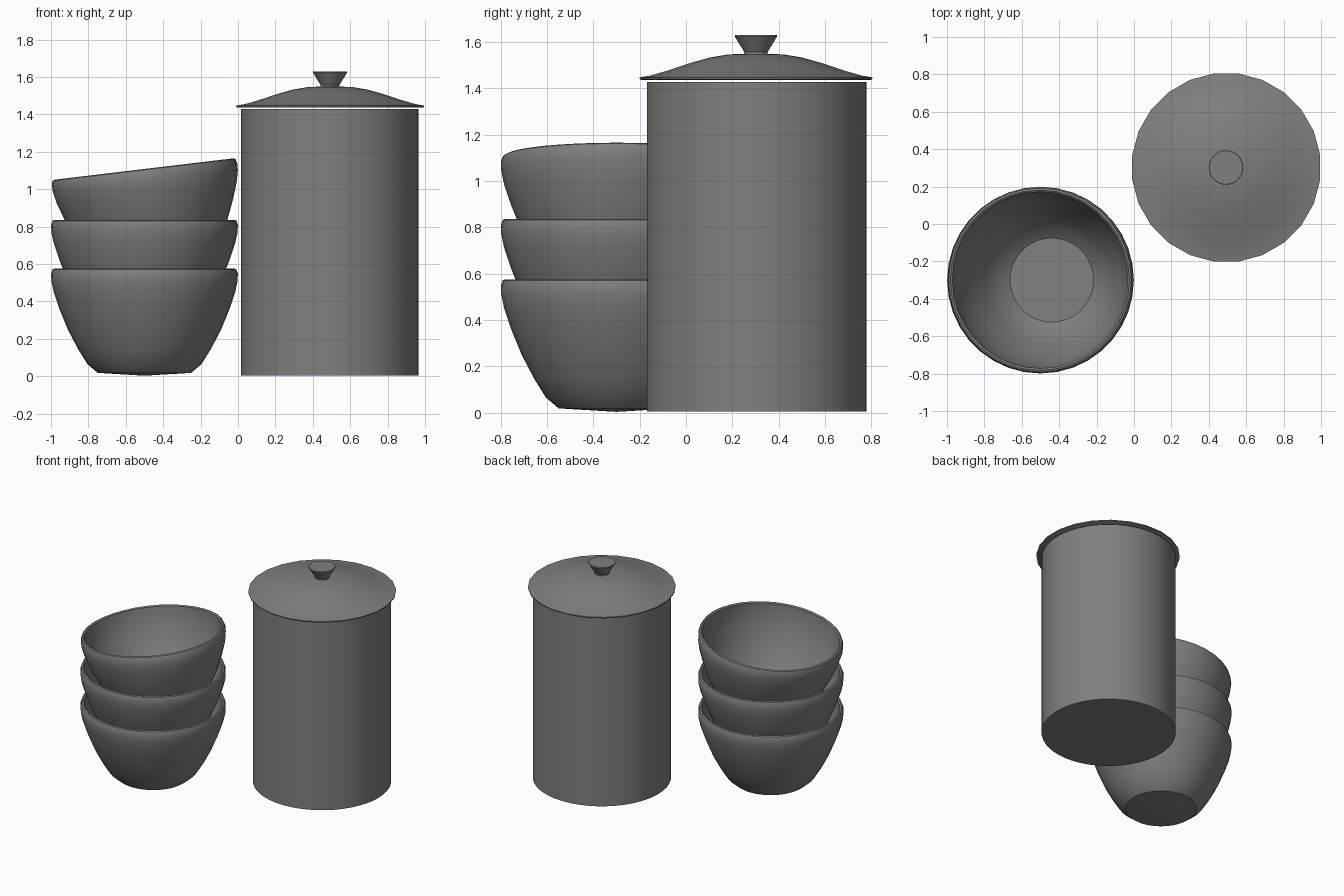
import bpy
import bmesh
import math
from mathutils import Vector

if "Cube" in bpy.data.objects:
    bpy.data.objects.remove(bpy.data.objects["Cube"], do_unlink=True)

GREY = (0.215, 0.215, 0.215, 1.0)
grey = bpy.data.materials.new("stoneware grey")
grey.use_nodes = True
grey.diffuse_color = GREY
grey.node_tree.nodes["Principled BSDF"].inputs["Base Color"].default_value = GREY


def lathe(name, profile, location, sides, turn=0.0):
    """Revolve (radius, height) points around z; radius 0 makes a pole."""
    bm = bmesh.new()
    rings = []
    for r, z in profile:
        if r == 0:
            rings.append([bm.verts.new((0, 0, z))] * sides)
            continue
        angles = [2 * math.pi * (i + turn) / sides for i in range(sides)]
        rings.append([bm.verts.new((r * math.cos(a), r * math.sin(a), z)) for a in angles])
    for low, high in zip(rings, rings[1:]):
        for i in range(sides):
            j = (i + 1) % sides
            corners = dict.fromkeys((low[i], low[j], high[j], high[i]))
            bm.faces.new(list(corners))
    bmesh.ops.recalc_face_normals(bm, faces=bm.faces)
    mesh = bpy.data.meshes.new(name)
    bm.to_mesh(mesh)
    bm.free()
    mesh.materials.append(grey)
    obj = bpy.data.objects.new(name, mesh)
    bpy.context.collection.objects.link(obj)
    obj.location = location
    bpy.ops.object.select_all(action="DESELECT")
    obj.select_set(True)
    bpy.context.view_layer.objects.active = obj
    bpy.ops.object.shade_smooth_by_angle(angle=math.radians(35))
    return obj


# Stacked bowls: outer wall up to a rounded lip, then the inner wall down
RIM = 0.575
bowl = [(0, 0.003), (0.25, 0.018), (0.305, 0.065), (0.355, 0.145), (0.41, 0.25),
        (0.455, 0.36), (0.485, 0.45), (0.498, 0.51), (0.499, 0.55), (0.492, 0.57),
        (0.482, RIM), (0.472, 0.568), (0.468, 0.5), (0.445, 0.4), (0.4, 0.28),
        (0.34, 0.17), (0.285, 0.085), (0.225, 0.04), (0, 0.04)]
STACK = Vector((-0.5, -0.3, 0))
STEP = 0.261
for level, name in enumerate(("bottom_bowl", "middle_bowl")):
    lathe(name, bowl, STACK + Vector((0, 0, level * STEP)), 36)

# The top bowl leans, pivoting about the centre of its rim
tilt = math.radians(-6.8)
rim_centre = STACK + Vector((-0.003, 0, 1.108))
top_bowl = lathe("top_bowl", [(r, z - RIM) for r, z in bowl], rim_centre, 36)
top_bowl.rotation_euler = (0, tilt, 0)

# Tall canister
CX, CY = 0.49, 0.305
lathe("canister_body", [(0, 0.004), (0.474, 0.004), (0.474, 1.428), (0, 1.428)],
      (CX, CY, 0), 48)

# Domed lid with a thin brim
lid = [(0, 1.436), (0.5, 1.436), (0.507, 1.44), (0.507, 1.447), (0.46, 1.455),
       (0.39, 1.475), (0.29, 1.508), (0.2, 1.533), (0.12, 1.546), (0, 1.551)]
lathe("canister_lid", lid, (CX + 0.003, CY - 0.003, 0), 24, turn=0.5)

# Flared knob
knob = [(0, 1.54), (0.052, 1.54), (0.05, 1.556), (0.088, 1.618), (0.092, 1.624),
        (0.09, 1.63), (0, 1.63)]
lathe("lid_knob", knob, (CX + 0.002, CY - 0.003, 0), 32)
